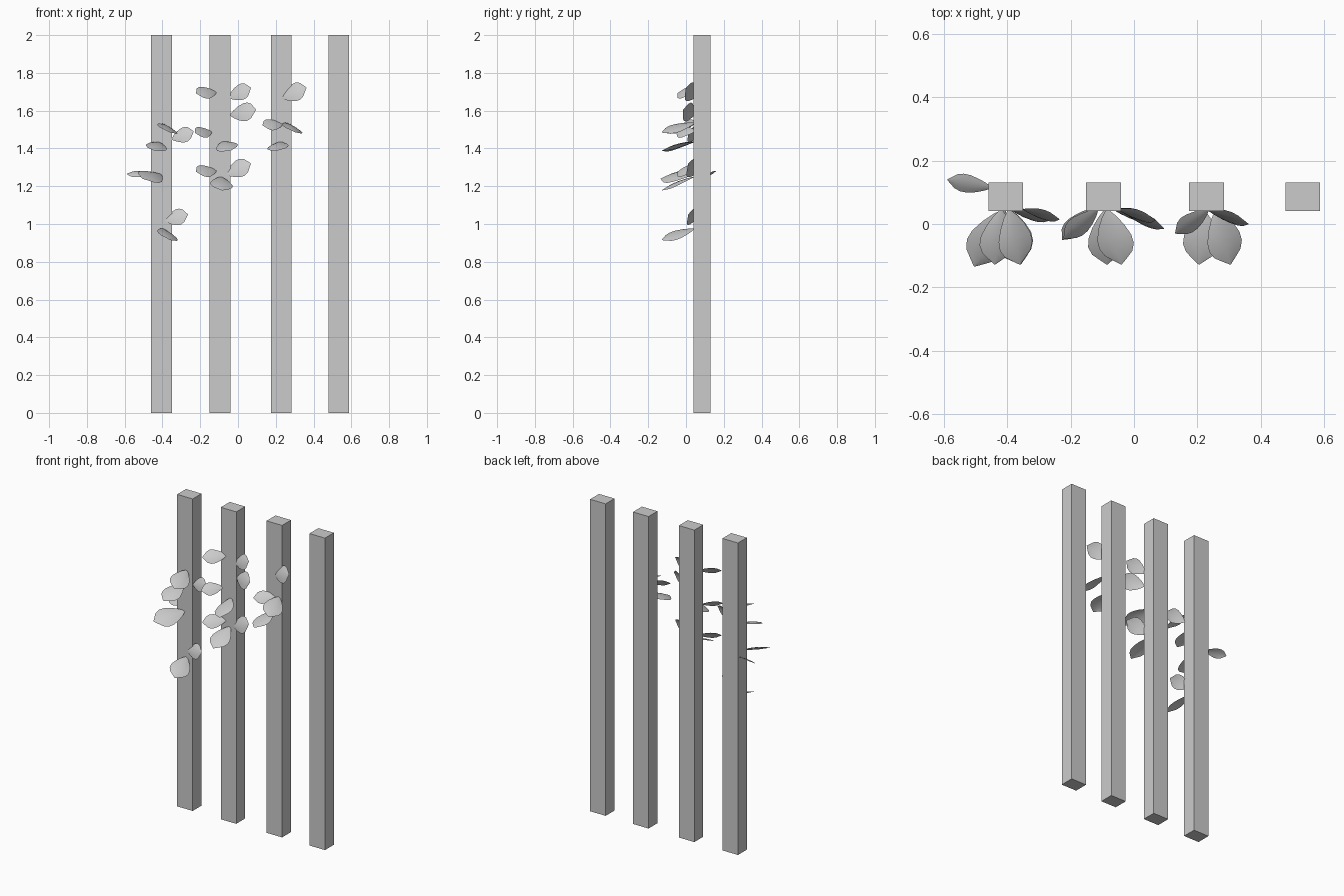
import bpy, bmesh
from mathutils import Vector

POST_X = (-0.405, -0.096, 0.229, 0.533)
POST_W, POST_D, POST_Y = 0.11, 0.09, 0.086

# half-width outline of a leaf along its length (fractions of the length)
OUTLINE = ((0, 0.03), (0.12, 0.13), (0.3, 0.235), (0.5, 0.31),
           (0.66, 0.315), (0.8, 0.25), (0.91, 0.12), (1, 0.008))


def post(i, x):
    bpy.ops.mesh.primitive_cube_add(size=1, location=(x, POST_Y, 1))
    ob = bpy.context.object
    ob.name = f"post_{i}"
    ob.scale = (POST_W, POST_D, 2)


def leaf(name, base, tip, normal, wide=1.0):
    """Single-sided blade from base to tip, cupped across and arched along."""
    base, tip = Vector(base), Vector(tip)
    along = tip - base
    length = along.length
    side = Vector(normal).cross(along).normalized()
    up = along.normalized().cross(side)
    bm = bmesh.new()
    rows = []
    for t, w in OUTLINE:
        mid = base + along * t + up * (0.2 * t * (1 - t) * length)
        half = w * length * wide
        rows.append([bm.verts.new(mid + side * half * s - up * half * 0.16 * s * s)
                     for s in (-1, -0.5, 0, 0.5, 1)])
    for a, b in zip(rows, rows[1:]):
        for k in range(4):
            bm.faces.new((a[k], b[k], b[k + 1], a[k + 1]))
    for f in bm.faces:
        f.smooth = True
    me = bpy.data.meshes.new(name)
    bm.to_mesh(me)
    bm.free()
    bpy.context.collection.objects.link(bpy.data.objects.new(name, me))


for i, x in enumerate(POST_X):
    post(i + 1, x)

# leaves pointing forward: base x, base z, tip x, tip z, sideways lean
FORWARD = ((-0.395, 1.53, -0.36, 1.485, 0.45), (-0.42, 1.435, -0.44, 1.388, 0.2),
           (-0.395, 0.975, -0.358, 0.915, 0.45), (-0.085, 1.435, -0.04, 1.388, -0.25),
           (-0.09, 1.25, -0.085, 1.178, 0.15), (0.26, 1.535, 0.305, 1.485, 0.45),
           (0.22, 1.435, 0.205, 1.388, -0.15))
for i, (bx, bz, tx, tz, lean) in enumerate(FORWARD):
    leaf(f"front_leaf_{i+1}", (bx, 0.043, bz), (tx, -0.128, tz), (lean, -0.25, 1))

# leaves pointing right, blade nearly upright
RIGHT = ((-0.35, 1.45, -0.235, 1.49, 0.015), (-0.39, 1.02, -0.265, 1.05, 0.012),
         (-0.05, 1.67, 0.068, 1.722, 0.012), (-0.04, 1.578, 0.095, 1.605, -0.015),
         (-0.065, 1.265, 0.068, 1.32, 0.012), (0.23, 1.67, 0.362, 1.722, 0.0))
for i, (bx, bz, tx, tz, ty) in enumerate(RIGHT):
    leaf(f"right_leaf_{i+1}", (bx, 0.045, bz), (tx, ty, tz), (-0.3, -1, 0.4), 1.1)

# leaves pointing left, blade tilted upward
LEFT = ((-0.115, 1.70, -0.222, 1.692, -0.045), (-0.14, 1.49, -0.227, 1.482, -0.05),
        (-0.115, 1.285, -0.222, 1.277, -0.045), (0.235, 1.53, 0.13, 1.522, -0.03))
for i, (bx, bz, tx, tz, ty) in enumerate(LEFT):
    leaf(f"left_leaf_{i+1}", (bx, 0.045, bz), (tx, ty, tz), (0.35, -0.6, 0.7))

# large leaf at the corner and the one on the outer side of the first post
leaf("corner_leaf", (-0.41, 0.043, 1.265), (-0.505, -0.134, 1.24), (0.4, -0.3, 1), 1.05)
leaf("outer_leaf", (-0.452, 0.115, 1.262), (-0.59, 0.14, 1.265), (0.1, -0.5, 0.8), 0.75)
